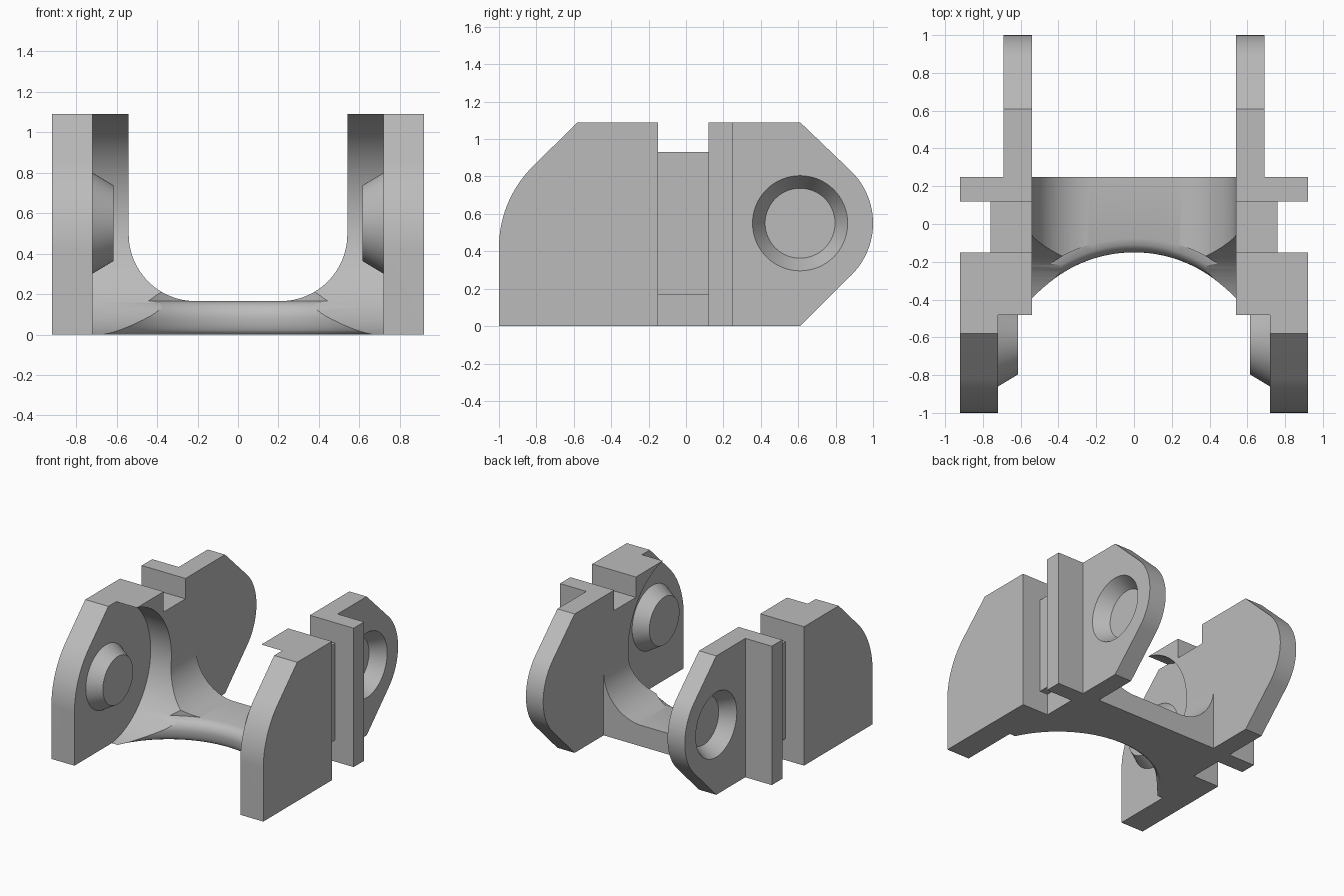
import bpy, bmesh
from math import sin, cos, pi, radians, sqrt

cube = bpy.data.objects.get("Cube")
if cube:
    bpy.data.objects.remove(cube)

TOP = 1.09                      # overall height
PIN_Y, PIN_Z = 0.61, 0.55       # pin axis, front is mirrored to -y

steel = bpy.data.materials.new("grey steel")
steel.use_nodes = True
grey = (0.5, 0.5, 0.5, 1)
steel.diffuse_color = grey
steel.node_tree.nodes["Principled BSDF"].inputs["Base Color"].default_value = grey


def loft(name, rings):
    """Closed solid skinned through rings of equal length."""
    bm = bmesh.new()
    loops = [[bm.verts.new(p) for p in ring] for ring in rings]
    n = len(loops[0])
    for a, b in zip(loops, loops[1:]):
        for i in range(n):
            j = (i + 1) % n
            bm.faces.new((a[i], a[j], b[j], b[i]))
    bm.faces.new(loops[0][::-1])
    bm.faces.new(loops[-1])
    bmesh.ops.recalc_face_normals(bm, faces=bm.faces)
    mesh = bpy.data.meshes.new(name)
    bm.to_mesh(mesh)
    bm.free()
    mesh.materials.append(steel)
    obj = bpy.data.objects.new(name, mesh)
    bpy.context.collection.objects.link(obj)
    return obj


def prism(name, pts, axis, lo, hi):
    place = {"X": lambda a, b, t: (t, a, b),
             "Y": lambda a, b, t: (a, t, b),
             "Z": lambda a, b, t: (a, b, t)}[axis]
    return loft(name, [[place(a, b, t) for a, b in pts] for t in (lo, hi)])


def arc(cx, cy, r, start, end, n=24):
    return [(cx + r * cos(radians(start + (end - start) * i / n)),
             cy + r * sin(radians(start + (end - start) * i / n))) for i in range(n + 1)]


def mirrored(half):
    return half + [(-x, y) for x, y in reversed(half)]


def rect(a0, a1, b0, b1):
    return [(a0, b0), (a1, b0), (a1, b1), (a0, b1)]


def pin_cone(name, side, y, x0, r0, x1, r1):
    return loft(name, [[(side * x, a, b) for a, b in arc(y, PIN_Z, r, 0, 360, 64)[:-1]]
                       for x, r in ((x0, r0), (x1, r1))])


def combine(target, tool, operation):
    mod = target.modifiers.new(operation.title(), "BOOLEAN")
    mod.operation, mod.object, mod.solver = operation, tool, "EXACT"
    dg = bpy.context.evaluated_depsgraph_get()
    mesh = bpy.data.meshes.new_from_object(target.evaluated_get(dg))
    target.modifiers.clear()
    target.data = mesh
    bpy.data.objects.remove(tool)


# Link body: plan outline trimmed by the side profile
plan = mirrored([(0.72, -0.6), (0.72, -1), (0.92, -1), (0.92, -0.15), (0.76, -0.15),
                 (0.76, 0.12), (0.92, 0.12), (0.92, 0.25), (0.69, 0.25), (0.69, 1),
                 (0.54, 1), (0.54, 0.25)])
body = prism("track_link", plan, "Z", 0, TOP)
side = ([(-1.1, -0.1), (-1, -0.1)] [1:] + arc(-0.39, 0.42, 0.61, 180, 135)
        + [(-0.58, TOP), (-0.58, 1.2), (PIN_Y, 1.2), (PIN_Y, TOP)]
        + arc(PIN_Y, PIN_Z, 0.39, 45, -45) + [(PIN_Y, 0), (PIN_Y, -0.1)])
combine(body, prism("side_profile", side, "X", -1.2, 1.2), "INTERSECT")

# U-shaped valley between the side walls
valley = mirrored([(0.54, 1.3)] + arc(0.21, 0.495, 0.33, 0, -90))
combine(body, prism("valley", valley, "Y", -1.2, 1.2), "DIFFERENCE")

# Round clearance for the neighbouring link
clearance = arc(-PIN_Y, PIN_Z, 0.555, 0, 360, 128)[:-1]
combine(body, prism("clearance", clearance, "X", -0.72, 0.72), "DIFFERENCE")

# Curved, rounded front edge of the crossbar
half = 0.083
nose = [(0.74, -0.1)]
for i in range(17):
    t = -1 + i / 8
    bulge = 1 - sqrt(max(0, 1 - t * t))
    nose.append((0.708 + (0.035 if t < 0 else 0.077) * bulge, half + half * t))
nose.append((0.785, 0.6))
nose_cutter = loft("crossbar_nose", [[(x, y, z) for x, y in arc(0, -0.858, r, 0, 360, 128)[:-1]]
                                     for r, z in nose])
combine(nose_cutter, prism("nose_limit", rect(-0.69, 0.69, -0.84, 0.3), "Z", -0.05, 0.5), "INTERSECT")
combine(body, nose_cutter, "DIFFERENCE")

# Notch across the top of both walls
combine(body, prism("top_notch", rect(-0.15, 0.12, 0.93, 1.2), "X", -1.1, 1.1), "DIFFERENCE")

for s in (-1, 1):
    # Step under the waist of each wall
    lo, hi = sorted((s * 0.69, s * 0.8))
    combine(body, prism("waist_step", rect(lo, hi, -0.15, 0.12), "Z", -0.1, 0.17), "DIFFERENCE")
    # Tapered pin on the front arm and matching blind socket on the rear arm
    combine(body, pin_cone("pin", s, -PIN_Y, 0.76, 0.274, 0.615, 0.187), "UNION")
    combine(body, pin_cone("socket", s, PIN_Y, 0.73, 0.279, 0.58, 0.187), "DIFFERENCE")

bpy.ops.object.select_all(action="DESELECT")
body.select_set(True)
bpy.context.view_layer.objects.active = body
bpy.ops.object.shade_smooth_by_angle(angle=radians(30))
